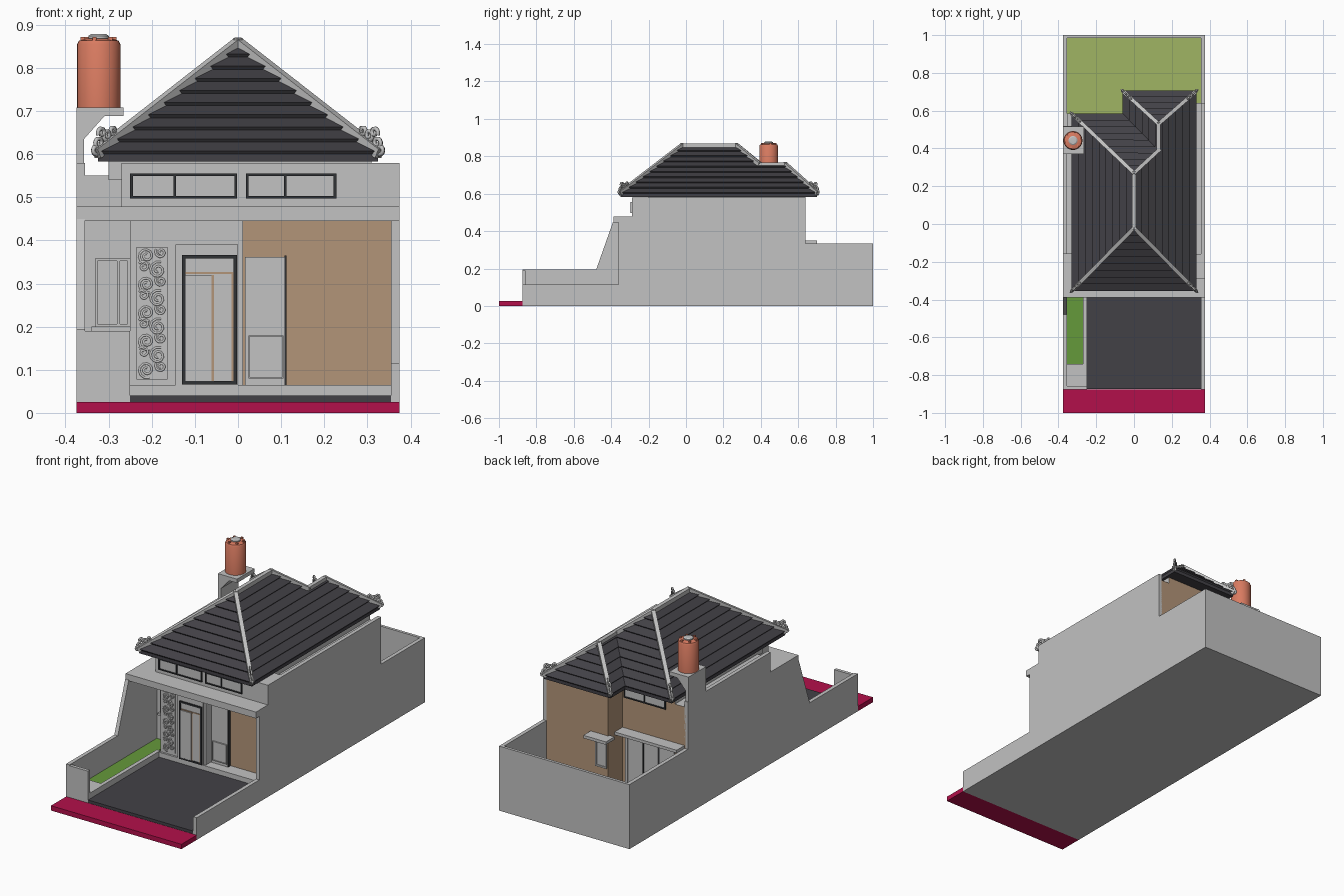
import bpy, bmesh, math
from mathutils import Vector, Matrix

old = bpy.data.objects.get("Cube")
if old:
    bpy.data.objects.remove(old, do_unlink=True)


def material(name, r, g, b):
    m = bpy.data.materials.new(name)
    m.use_nodes = True
    m.diffuse_color = (r, g, b, 1)
    m.node_tree.nodes["Principled BSDF"].inputs["Base Color"].default_value = (r, g, b, 1)
    return m


PLASTER = material("pale grey plaster", .54, .54, .54)
BROWN = material("brown wall", .45, .30, .19)
DARK = material("dark slate", .055, .053, .062)
FRAME = material("charcoal frame", .03, .032, .036)
CRIMSON = material("crimson paving", .45, .005, .07)
LAWN = material("planter green", .13, .32, .043)
GRASS = material("yard grass", .35, .46, .125)
CLAY = material("terracotta", .70, .20, .12)


def finish(name, bm, *mats):
    bmesh.ops.recalc_face_normals(bm, faces=bm.faces)
    me = bpy.data.meshes.new(name)
    bm.to_mesh(me)
    bm.free()
    for m in mats:
        me.materials.append(m)
    ob = bpy.data.objects.new(name, me)
    bpy.context.collection.objects.link(ob)
    return ob


def prism(name, pts, axis, a, b, mat):
    """Extrude a 2D outline along one axis from a to b."""
    place = {'x': lambda u, v, t: (t, u, v), 'y': lambda u, v, t: (u, t, v),
             'z': lambda u, v, t: (u, v, t)}[axis]
    bm = bmesh.new()
    f = bm.faces.new([bm.verts.new(place(u, v, a)) for u, v in pts])
    ext = bmesh.ops.extrude_face_region(bm, geom=[f])
    verts = [g for g in ext["geom"] if isinstance(g, bmesh.types.BMVert)]
    bmesh.ops.translate(bm, verts=verts, vec=place(0, 0, b - a))
    return finish(name, bm, mat)


def box(name, x0, x1, y0, y1, z0, z1, mat):
    return prism(name, [(x0, y0), (x1, y0), (x1, y1), (x0, y1)], 'z', z0, z1, mat)


def window(name, x0, x1, z0, z1, y, out, mullions=(), w=.006, frame=FRAME, pane=PLASTER):
    """Framed pane on a wall at y; out is the facing sign along y."""
    def slab(part, a, b, c, d, depth, m):
        lo, hi = sorted((y - out * .002, y + out * depth))
        box(f"{name}_{part}", a, b, lo, hi, c, d, m)
    slab("pane", x0, x1, z0, z1, .003, pane)
    for x in (x0, *mullions, x1 - w):
        slab("upright", x, x + w, z0, z1, .008, frame)
    for z in (z0, z1 - w):
        slab("rail", x0, x1, z, z + w, .0075, frame)


def scrolls(name, spirals, side, depth, mat):
    """Curled ornament strands; each spiral is (centre, radius, start, turns)."""
    cu = bpy.data.curves.new(name, 'CURVE')
    cu.dimensions = '3D'
    cu.bevel_depth, cu.bevel_resolution, cu.use_fill_caps = depth, 1, True
    for c, r, start, turns in spirals:
        sp = cu.splines.new('POLY')
        n = 18
        sp.points.add(n - 1)
        for i, p in enumerate(sp.points):
            t = i / (n - 1)
            a, k = start + turns * math.tau * t, r * (1 - .8 * t)
            p.co = (*(Vector(c) + side * k * math.cos(a) + Vector((0, 0, k * math.sin(a)))), 1)
    cu.materials.append(mat)
    ob = bpy.data.objects.new(name, cu)
    bpy.context.collection.objects.link(ob)
    bpy.ops.object.select_all(action='DESELECT')
    ob.select_set(True)
    bpy.context.view_layer.objects.active = ob
    bpy.ops.object.convert(target='MESH')


# Ground, paving and planting
box("ground_slab", -.37, .37, -.875, .99, 0, .025, PLASTER)
box("sidewalk", -.375, .375, -1, -.875, 0, .025, CRIMSON)
box("driveway", -.25, .355, -.874, -.28, .02, .04, DARK)
box("terrace_step", -.25, .355, -.29, -.2, .02, .065, PLASTER)
box("planter_soil", -.356, -.27, -.74, -.16, .02, .06, LAWN)
box("planter_curb", -.27, -.25, -.86, -.28, .02, .07, PLASTER)
box("planter_end", -.356, -.27, -.86, -.74, .02, .07, PLASTER)
box("front_gate_wall", -.375, -.25, -.875, -.858, 0, .19, PLASTER)
box("yard_grass", -.356, .356, .5, .986, .02, .045, GRASS)

# Boundary walls
prism("left_boundary_wall", [(-.875, 0), (-.875, .115), (-.36, .115), (-.36, .45), (-.29, .45),
      (-.29, .58), (.64, .58), (.64, .335), (1, .335), (1, 0)], 'x', .355, .375, PLASTER)
prism("right_boundary_wall", [(-.875, 0), (-.875, .195), (-.48, .195), (-.39, .45), (-.16, .45),
      (-.16, .58), (.52, .58), (.52, .335), (1, .335), (1, 0)], 'x', -.375, -.355, PLASTER)
box("back_boundary_wall", -.356, .356, .985, 1, 0, .335, PLASTER)

# House body: plaster with brown rear walls and a brown recess in front
plan = [(-.36, -.16), (-.25, -.16), (-.25, -.28), (.012, -.28), (.012, -.22), (.358, -.22),
        (.358, .64), (0, .64), (0, .52), (-.36, .52)]
body = prism("house_walls", plan, 'z', .02, .55, PLASTER)
upper = prism("upper_walls", [(-.3, -.2), (.31, -.2), (.31, .64), (0, .64), (0, .52), (-.3, .52)],
              'z', .54, .585, PLASTER)
for ob in (body, upper):
    ob.data.materials.append(BROWN)
    for f in ob.data.polygons:
        rear = f.normal.y > .5 or (f.normal.x < -.5 and f.center.y > .53)
        recess = f.normal.y < -.5 and f.center.x > .1 and f.center.y > -.25
        f.material_index = int(rear or recess)
box("front_upper_wall", -.27, .375, -.29, -.16, .47, .58, PLASTER)
box("front_canopy", -.375, .375, -.388, -.15, .445, .478, PLASTER)

# Front openings
window("clerestory_right", -.25, -.002, .497, .555, -.29, -1, (-.15,))
window("clerestory_left", .018, .228, .497, .555, -.29, -1, (.107,))
box("door_surround", -.145, 0, -.289, -.275, .06, .39, PLASTER)
window("front_door", -.13, -.002, .066, .366, -.289, -1, (), .008)
box("door_leaf", -.122, -.062, -.296, -.288, .068, .32, PLASTER)
for x0, x1, z0, z1 in ((-.062, -.056, .068, .32), (-.122, -.01, .322, .327), (-.015, -.01, .068, .322)):
    box("door_trim", x0, x1, -.295, -.288, z0, z1, BROWN)
box("recess_panel", .016, .108, -.24, -.215, .065, .362, PLASTER)
box("recess_panel_edge", .108, .112, -.241, -.215, .065, .365, FRAME)
window("recess_inset", .024, .106, .08, .18, -.24, -1, (), .003, PLASTER)
window("side_window", -.332, -.25, .2, .358, -.16, -1, (-.28,), .006, PLASTER)
box("side_window_sill", -.34, -.25, -.175, -.155, .19, .2, PLASTER)

# Carved panel
box("carved_panel", -.235, -.163, -.285, -.275, .078, .385, PLASTER)
X = Vector((1, 0, 0))
swirls = []
for i in range(9):
    s = 1 if i % 2 else -1
    z = .1 + i * .033
    swirls += [((-.199 + s * .013, -.286, z), .02, s * 1.2, s * 1.6),
               ((-.199 - s * .02, -.286, z + .008), .013, 2.5, -s * 1.3)]
scrolls("panel_carving", swirls, X, .0028, PLASTER)

# Rear openings and canopies
box("rear_canopy", -.356, 0, .51, .585, .335, .35, PLASTER)
box("rear_window_ledge", -.03, .1, .63, .7, .335, .35, PLASTER)
window("rear_window", .005, .07, .18, .325, .64, 1, (), .008, PLASTER)
window("rear_clerestory", -.25, -.01, .51, .562, .52, 1, (-.13,))
window("rear_doors", -.3, -.02, .045, .33, .52, 1, (-.21, -.12), .012, PLASTER)
for x in (-.215, -.125):
    box("rear_door_gap", x, x + .006, .51, .526, .05, .325, FRAME)

# Tiled hip roof: each slope is cut into overlapping courses
E, EAVE, TOP, SUB = .325, .6, .853, .752
ridge_a, ridge_b = (0, -.02, TOP), (0, .27, TOP)
sub_a, sub_b = (.13, .39, SUB), (.13, .53, SUB)
fl, fr = (-E, -.35, EAVE), (E, -.35, EAVE)
bl, br, notch, inner = (-E, .58, EAVE), (E, .7, EAVE), (-.055, .7, EAVE), (-.055, .58, EAVE)
slopes = {"front": [fl, fr, ridge_a], "right": [fl, ridge_a, ridge_b, bl],
          "left": [ridge_a, fr, br, sub_b, sub_a, ridge_b], "rear": [ridge_b, sub_a, inner, bl],
          "wing_right": [sub_a, sub_b, notch, inner], "wing_rear": [sub_b, br, notch]}
ROWS = 9
step = (TOP - EAVE) / ROWS
for name, poly in slopes.items():
    roof = bmesh.new()
    for k in range(ROWS):
        z0, z1 = EAVE + k * step, EAVE + (k + 1) * step
        bm = bmesh.new()
        bm.faces.new([bm.verts.new(p) for p in poly])
        for z, up in ((z0, -1), (z1, 1)):
            bmesh.ops.bisect_plane(bm, geom=bm.verts[:] + bm.edges[:] + bm.faces[:], dist=1e-6,
                                   plane_co=(0, 0, z), plane_no=(0, 0, up), clear_outer=True)
        if not bm.faces:
            bm.free()
            continue
        bm.normal_update()
        bm.faces.ensure_lookup_table()
        n = bm.faces[0].normal.copy()
        n = n if n.z > 0 else -n
        for v in bm.verts:
            if v.co.z < z0 + 1e-4:
                v.co += n * .009
        ext = bmesh.ops.extrude_face_region(bm, geom=bm.faces[:])
        verts = [g for g in ext["geom"] if isinstance(g, bmesh.types.BMVert)]
        bmesh.ops.translate(bm, verts=verts, vec=-n * .012)
        part = bpy.data.meshes.new("course")
        bm.to_mesh(part)
        bm.free()
        roof.from_mesh(part)
        bpy.data.meshes.remove(part)
    finish("roof_" + name, roof, DARK)
prism("roof_soffit", [p[:2] for p in (fl, fr, br, notch, inner, bl)], 'z', .583, EAVE, DARK)

# Ridge and hip caps
for a, b in ((ridge_a, ridge_b), (ridge_a, fl), (ridge_a, fr), (ridge_b, bl), (ridge_b, sub_a),
             (sub_a, sub_b), (sub_b, br), (sub_b, notch)):
    a, b = Vector(a), Vector(b)
    d = b - a
    bm = bmesh.new()
    bmesh.ops.create_cube(bm, size=1, matrix=Matrix.Translation((a + b) / 2 + Vector((0, 0, .004)))
                          @ d.to_track_quat('Y', 'Z').to_matrix().to_4x4()
                          @ Matrix.Diagonal((.02, d.length + .012, .024, 1)))
    finish("ridge_cap", bm, PLASTER)

# Curled ornaments on the eave corners
for corner, top in ((fl, ridge_a), (fr, ridge_a), (bl, ridge_b), (br, sub_b), (notch, sub_b)):
    c = Vector(corner)
    d = c - Vector(top)
    d.z = 0
    d.normalize()
    up = Vector((0, 0, 1))
    curls = [(c + d * o + up * h, r, s, t) for o, h, r, s, t in (
        (-.004, .026, .016, 3.6, 1.5), (-.03, .044, .015, 3.6, 1.5),
        (-.012, .05, .012, -.5, 1.2), (.006, .01, .013, 3, 1.4), (-.05, .055, .011, 3.6, 1.3))]
    scrolls("eave_ornament", curls, d, .005, PLASTER)

# Water tank on its bracketed stand
prism("tank_stand", [(-.375, .57), (-.357, .57), (-.357, .635), (-.31, .688), (-.265, .688),
      (-.265, .708), (-.375, .708)], 'y', .37, .515, PLASTER)


def lathe(name, profile, mat):
    bm = bmesh.new()
    vs = [bm.verts.new((r, 0, z)) for r, z in profile]
    es = [bm.edges.new(p) for p in zip(vs, vs[1:])]
    bmesh.ops.spin(bm, geom=vs + es, cent=(0, 0, 0), axis=(0, 0, 1), angle=math.tau, steps=28)
    bmesh.ops.remove_doubles(bm, verts=bm.verts, dist=1e-5)
    ob = finish(name, bm, mat)
    ob.location = (-.323, .442, 0)
    bpy.ops.object.select_all(action='DESELECT')
    ob.select_set(True)
    bpy.context.view_layer.objects.active = ob
    bpy.ops.object.shade_smooth_by_angle()


lathe("water_tank", [(0, .708), (.05, .708), (.05, .855), (.046, .863), (.03, .868), (0, .87)], CLAY)
lathe("tank_lid", [(.024, .862), (.024, .874), (.018, .878), (0, .879)], PLASTER)
for i in range(6):
    a = math.tau * (i + .25) / 6
    x, y = -.323 + .038 * math.cos(a), .442 + .038 * math.sin(a)
    box("tank_lug", x - .005, x + .005, y - .005, y + .005, .855, .872, CLAY)
